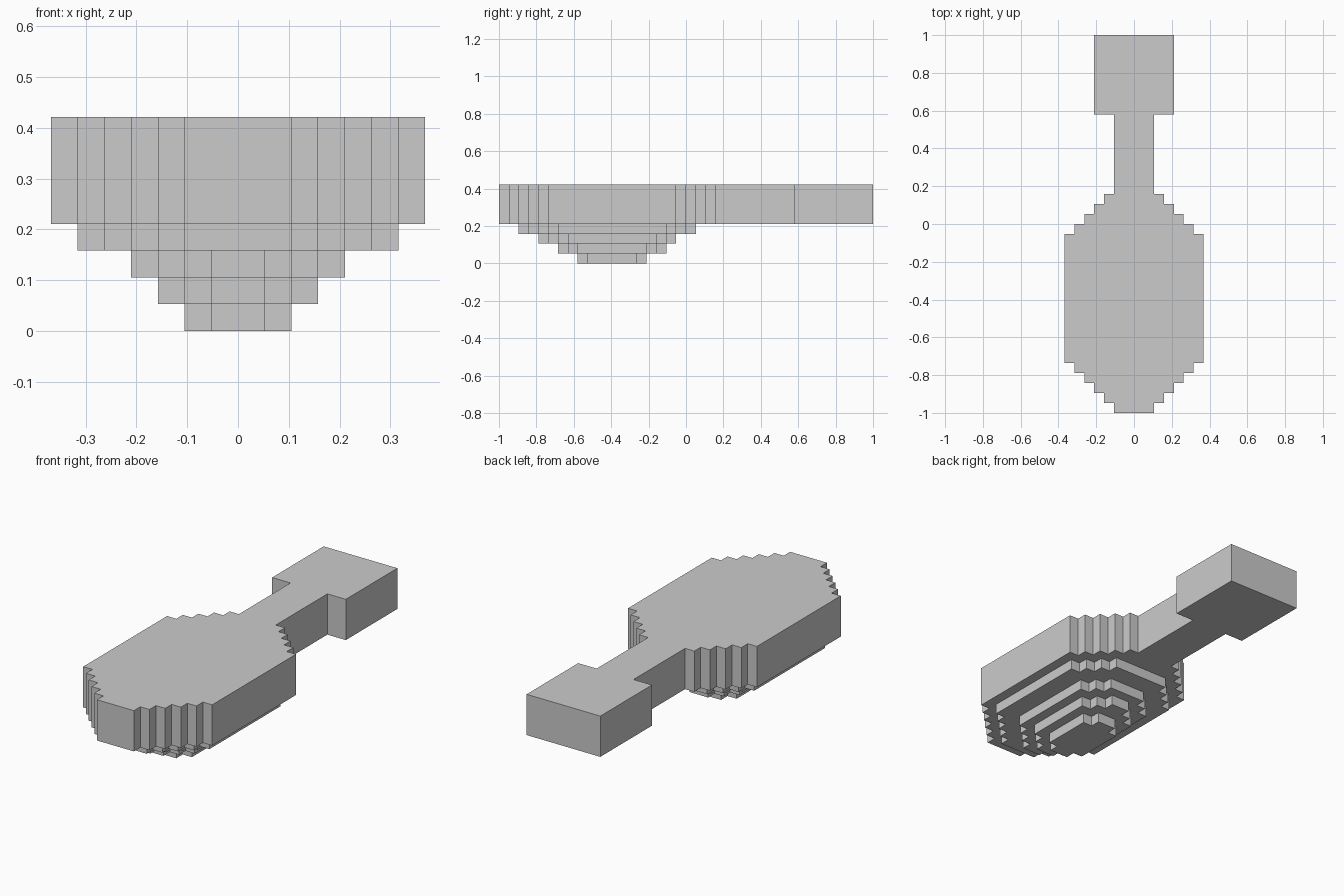
import bpy, bmesh

if "Cube" in bpy.data.objects:
    bpy.data.objects.remove(bpy.data.objects["Cube"])

U = 1 / 19  # one block of the stepped grid


def stepped_side(y0, tip0, half, tip1, y1):
    """Right-hand stair outline: widens from tip0 to half, then narrows to tip1."""
    pts, y = [], y0
    for w in range(tip0, half):
        pts += [(w, y), (w, y + 1)]
        y += 1
    pts.append((half, y))
    y = y1 - (half - tip1)
    for w in range(half, tip1, -1):
        pts += [(w, y), (w - 1, y)]
        y += 1
    pts.append((tip1, y1))
    return pts


def slab(name, side, z0, z1):
    """Mirror a side outline across x = 0 and extrude it from z0 to z1."""
    outline = side + [(-x, y) for x, y in reversed(side)]
    bm = bmesh.new()
    face = bm.faces.new([bm.verts.new((x * U, y * U, z0 * U)) for x, y in outline])
    ext = bmesh.ops.extrude_face_region(bm, geom=[face])
    verts = [g for g in ext["geom"] if isinstance(g, bmesh.types.BMVert)]
    bmesh.ops.translate(bm, verts=verts, vec=(0, 0, (z1 - z0) * U))
    bmesh.ops.recalc_face_normals(bm, faces=bm.faces)
    mesh = bpy.data.meshes.new(name)
    bm.to_mesh(mesh)
    bm.free()
    obj = bpy.data.objects.new(name, mesh)
    bpy.context.collection.objects.link(obj)
    return obj


# Top slab: oval bowl rim running into the narrow neck and wide grip
rim = stepped_side(-19, 2, 7, 3, 3)
scoop = slab("scoop", rim + [(2, 3), (2, 11), (4, 11), (4, 19)], 4, 8)

# Shrinking tiers under the bowl: front y, front tip, half width, back tip, back y
tiers = [(-11, 1, 2, 1, -4), (-13, 1, 3, 1, -2), (-15, 1, 4, 2, -1), (-17, 2, 6, 3, 1)]

# Fuse each tier into the one above so no faces are left inside
bpy.context.view_layer.objects.active = scoop
for z in (3, 2, 1, 0):
    tier = slab("bowl_tier", stepped_side(*tiers[z]), z, z + 1.5 if z else 1.5)
    mod = scoop.modifiers.new("fuse", "BOOLEAN")
    mod.operation = "UNION"
    mod.solver = "EXACT"
    mod.object = tier
    bpy.ops.object.modifier_apply(modifier=mod.name)
    bpy.data.objects.remove(tier)
